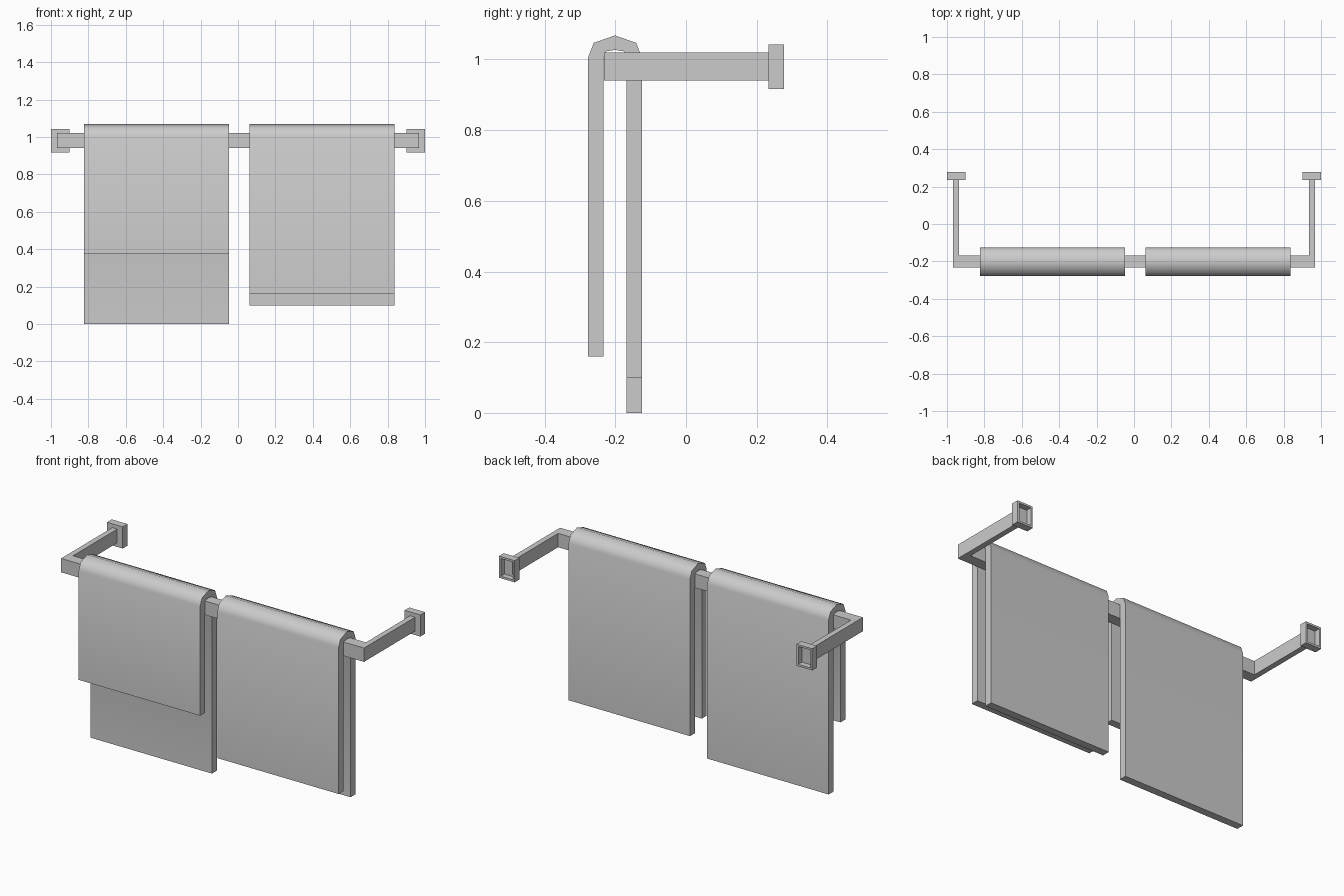
import bpy, bmesh
from math import radians

if "Cube" in bpy.data.objects:
    bpy.data.objects.remove(bpy.data.objects["Cube"])


def make_object(name, bm):
    bmesh.ops.recalc_face_normals(bm, faces=bm.faces)
    mesh = bpy.data.meshes.new(name)
    bm.to_mesh(mesh)
    bm.free()
    obj = bpy.data.objects.new(name, mesh)
    bpy.context.collection.objects.link(obj)
    return obj


def extrude_profile(name, points, offset):
    """Make a prism from a closed 3D outline."""
    bm = bmesh.new()
    face = bm.faces.new([bm.verts.new(p) for p in points])
    new = bmesh.ops.extrude_face_region(bm, geom=[face], use_keep_orig=True)["geom"]
    verts = [g for g in new if isinstance(g, bmesh.types.BMVert)]
    bmesh.ops.translate(bm, verts=verts, vec=offset)
    return make_object(name, bm)


# Rail: one U-shaped bar with square corners, bar and both arms together
rail = [(-0.967, 0.245), (-0.967, -0.232), (0.967, -0.232), (0.967, 0.245),
        (0.935, 0.245), (0.935, -0.169), (-0.935, -0.169), (-0.935, 0.245)]
extrude_profile("rail", [(x, y, 0.94) for x, y in rail], (0, 0, 0.08))


# Wall mounts: boxes with a recessed back
def wall_mount(name, cx):
    bm = bmesh.new()
    x0, x1, z0, z1 = cx - 0.05, cx + 0.05, 0.917, 1.042
    corners = [(x0, z0), (x1, z0), (x1, z1), (x0, z1)]
    front = [bm.verts.new((x, 0.234, z)) for x, z in corners]
    back = [bm.verts.new((x, 0.277, z)) for x, z in corners]
    bm.faces.new(front)
    for i in range(4):
        j = (i + 1) % 4
        bm.faces.new((front[i], front[j], back[j], back[i]))
    rear = bm.faces.new(back)
    bmesh.ops.recalc_face_normals(bm, faces=bm.faces)
    bmesh.ops.inset_region(bm, faces=[rear], thickness=0.016)
    new = bmesh.ops.extrude_face_region(bm, geom=[rear])["geom"]
    verts = [g for g in new if isinstance(g, bmesh.types.BMVert)]
    bmesh.ops.translate(bm, verts=verts, vec=(0, -0.033, 0))
    if rear.is_valid:
        bm.faces.remove(rear)
    return make_object(name, bm)


wall_mount("left_wall_mount", -0.95)
wall_mount("right_wall_mount", 0.95)


# Towels: folded-over strip profile, extruded along the bar
def towel(name, x0, x1, front_z, back_z):
    cy = -0.201
    outer = [(-0.076, 1.006), (-0.06, 1.047), (0, 1.068), (0.06, 1.047), (0.076, 1.006)]
    inner = [(0.032, 1.006), (0.026, 1.023), (0, 1.027), (-0.026, 1.023), (-0.032, 1.006)]
    profile = [(-0.076, front_z)] + outer + [(0.076, back_z), (0.032, back_z)]
    profile += inner + [(-0.032, front_z)]
    obj = extrude_profile(name, [(x0, cy + y, z) for y, z in profile], (x1 - x0, 0, 0))
    bpy.ops.object.select_all(action='DESELECT')
    obj.select_set(True)
    bpy.context.view_layer.objects.active = obj
    bpy.ops.object.shade_smooth_by_angle(angle=radians(55))


towel("left_towel", -0.823, -0.048, 0.375, 0.0)
towel("right_towel", 0.062, 0.837, 0.16, 0.10)
